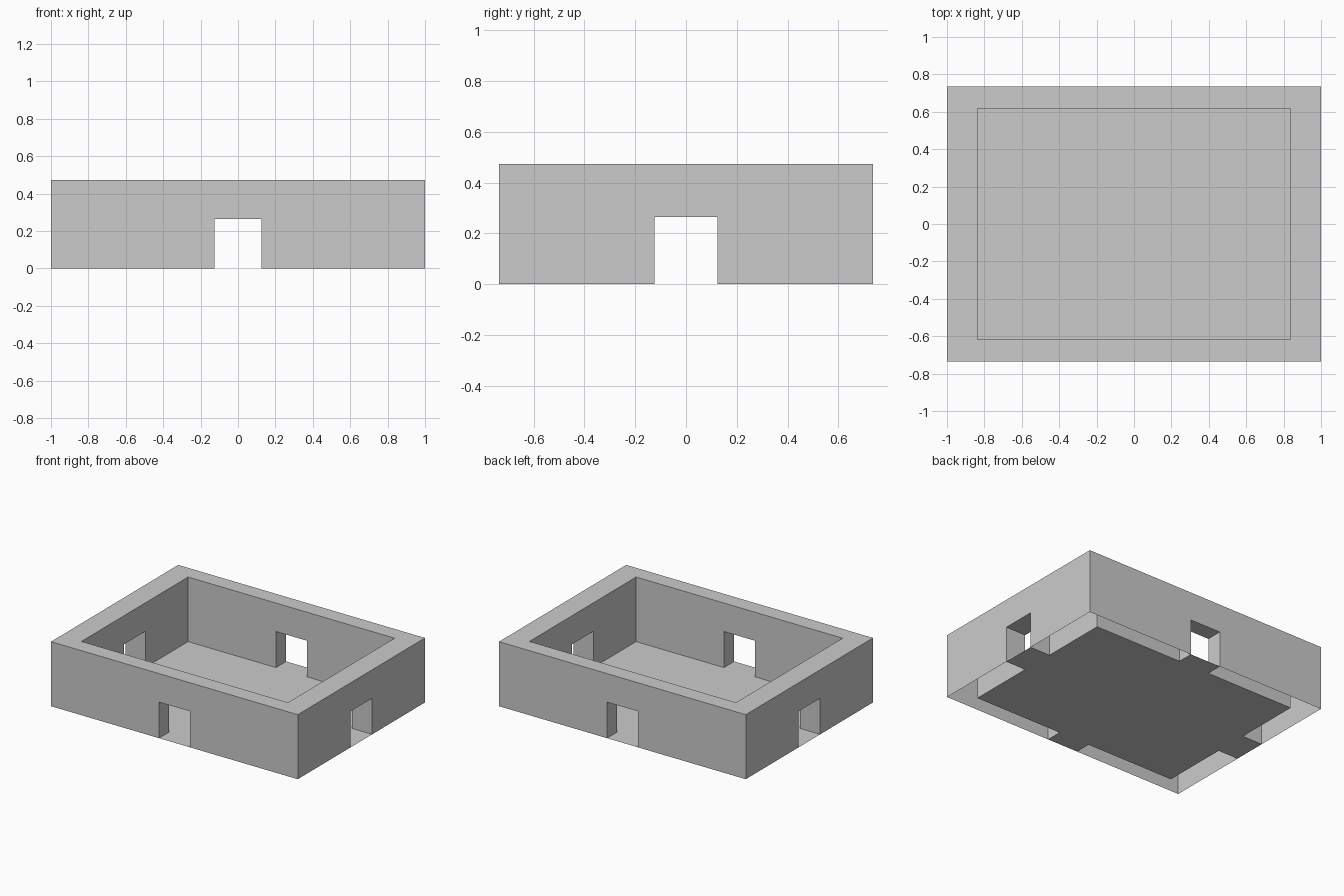
import bpy, bmesh

if "Cube" in bpy.data.objects:
    bpy.data.objects.remove(bpy.data.objects["Cube"])

OX, OY = 1.0, 0.736       # outer half sizes
IX, IY = 0.837, 0.6175    # inner half sizes
H = 0.473                 # wall height
DW, DH = 0.125, 0.264     # doorway half width and height

bm = bmesh.new()


def face(pts):
    bm.faces.new([bm.verts.new(p) for p in pts])


def notched_profile(half):
    """Wall outline (along, z) with a doorway cut from the bottom."""
    return [(-half, 0), (-DW, 0), (-DW, DH), (DW, DH),
            (DW, 0), (half, 0), (half, H), (-half, H)]


def wall(place, outer_half, outer_d, inner_half, inner_d):
    """One hollow wall, open underneath, with a doorway tunnel."""
    # Outside and room-side skins
    for half, d in ((outer_half, outer_d), (inner_half, inner_d)):
        face([place(u, d, z) for u, z in notched_profile(half)])
    # Mitred top rim
    face([place(-outer_half, outer_d, H), place(outer_half, outer_d, H),
          place(inner_half, inner_d, H), place(-inner_half, inner_d, H)])
    # Doorway jambs and ceiling
    door = [(-DW, 0), (-DW, DH), (DW, DH), (DW, 0)]
    for (u0, z0), (u1, z1) in zip(door, door[1:]):
        face([place(u0, outer_d, z0), place(u1, outer_d, z1),
              place(u1, inner_d, z1), place(u0, inner_d, z0)])


# Four walls
for s in (-1, 1):
    wall(lambda u, d, z: (u, s * d, z), OX, OY, IX, IY)
    wall(lambda u, d, z: (s * d, u, z), OY, OX, IY, IX)

# Thin floor reaching out through each doorway
quarter = [(OX, DW), (IX, DW), (IX, IY), (DW, IY), (DW, OY)]
outline = (quarter
           + [(-x, y) for x, y in reversed(quarter)]
           + [(-x, -y) for x, y in quarter]
           + [(x, -y) for x, y in reversed(quarter)])
face([(x, y, 0) for x, y in outline])

bmesh.ops.remove_doubles(bm, verts=bm.verts[:], dist=1e-5)
bmesh.ops.recalc_face_normals(bm, faces=bm.faces[:])

mesh = bpy.data.meshes.new("walled_room")
bm.to_mesh(mesh)
bm.free()
room = bpy.data.objects.new("walled_room", mesh)
bpy.context.collection.objects.link(room)
